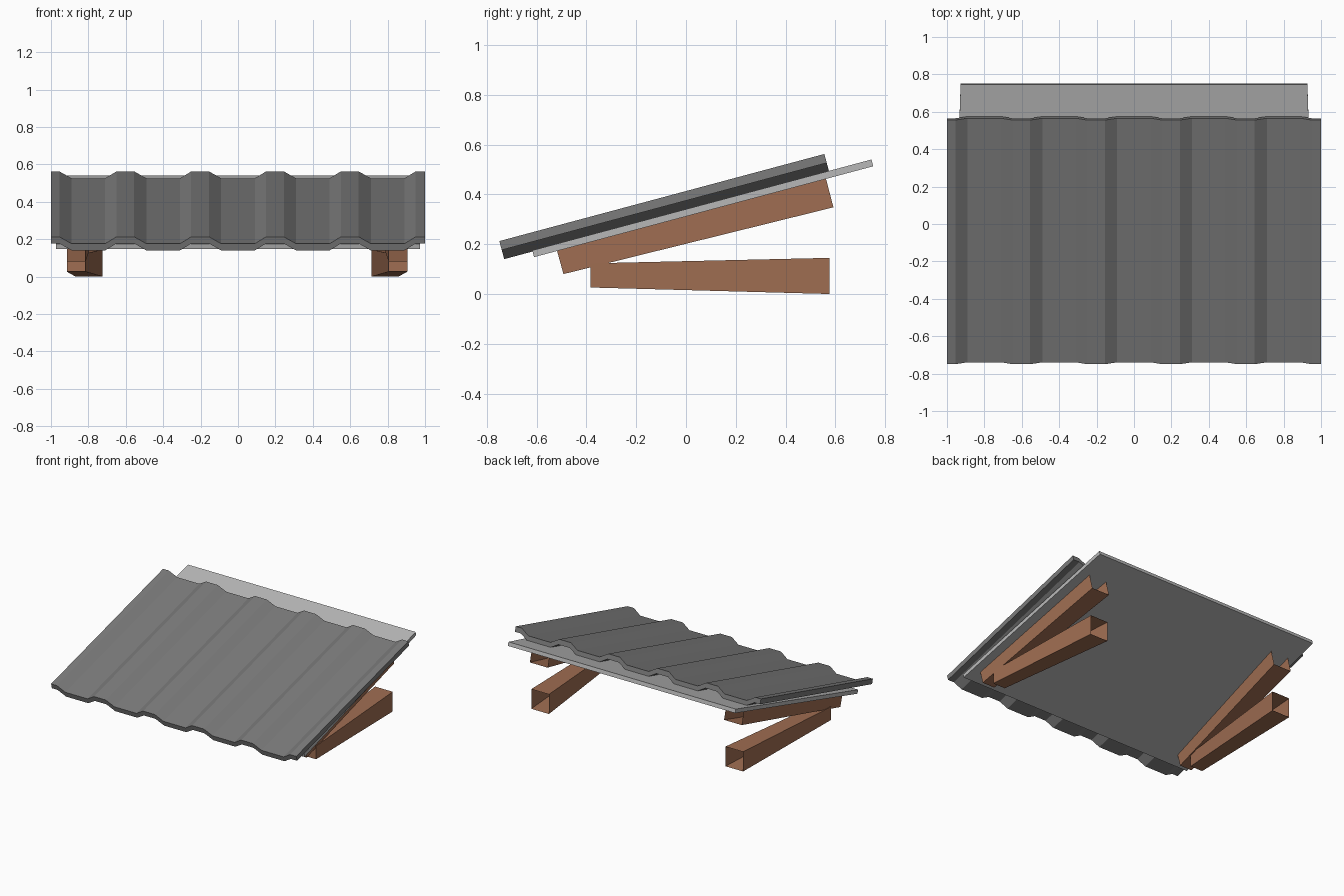
import bpy, math

if "Cube" in bpy.data.objects:
    bpy.data.objects.remove(bpy.data.objects["Cube"])

A = math.radians(15)                       # roof pitch


def material(name, rgb):
    m = bpy.data.materials.new(name)
    m.diffuse_color = (*rgb, 1)
    m.use_nodes = True
    m.node_tree.nodes["Principled BSDF"].inputs["Base Color"].default_value = m.diffuse_color
    return m


SHEET = material("dark grey sheet", (0.2, 0.2, 0.2))
BOARD = material("light grey board", (0.48, 0.48, 0.48))
WOOD = material("brown wood", (0.35, 0.155, 0.085))


def slope(y0, z0, along, up):
    """Point in the pitched frame starting at (y0, z0)."""
    return (y0 + along * math.cos(A) - up * math.sin(A),
            z0 + along * math.sin(A) + up * math.cos(A))


def make(name, verts, faces, mat):
    me = bpy.data.meshes.new(name)
    me.from_pydata(verts, [], faces)
    me.materials.append(mat)
    me.update()
    ob = bpy.data.objects.new(name, me)
    bpy.context.collection.objects.link(ob)
    return ob


# Corrugated roof sheet: repeating ridge and valley profile, swept up the pitch
RISE, THICK, LENGTH = 0.038, 0.037, 1.351
profile = [(-1.0, RISE)]
for i in range(5):
    x = -0.955 + 0.4 * i
    profile += [(x, RISE), (x + 0.065, 0), (x + 0.245, 0), (x + 0.305, RISE)]
profile.append((1.0, RISE))
n = len(profile)
verts = []
for along in (0, LENGTH):
    for lift in (0, THICK):
        verts += [(x, *slope(-0.73, 0.14, along, h + lift)) for x, h in profile]
faces = []
for i in range(n - 1):
    j = i + 1
    faces += [(i, 2 * n + i, 2 * n + j, j),                 # underside
              (n + i, n + j, 3 * n + j, 3 * n + i),         # top
              (i, j, n + j, n + i),                         # front edge
              (2 * n + i, 3 * n + i, 3 * n + j, 2 * n + j)]  # back edge
e = n - 1
faces += [(0, n, 3 * n, 2 * n), (e, 2 * n + e, 3 * n + e, n + e)]
make("roof_sheet", verts, faces, SHEET)


# Boxes lofted between a front and a back end; corners run
# bottom left, bottom right, top right, top left
LOFT = {"bottom": (0, 4, 5, 1), "right": (1, 5, 6, 2), "top": (2, 6, 7, 3),
        "left": (3, 7, 4, 0), "front": (0, 1, 2, 3), "back": (4, 7, 6, 5)}


def loft(name, front, back, mat, skip=(), mirrored=False):
    """Each end is (x_left, x_right, bottom_yz, top_yz)."""
    verts = []
    for xl, xr, lo, hi in (front, back):
        verts += [(xl, *lo), (xr, *lo), (xr, *hi), (xl, *hi)]
    faces = [f for k, f in LOFT.items() if k not in skip]
    if mirrored:
        verts = [(-x, y, z) for x, y, z in verts]
        faces = [f[::-1] for f in faces]
    verts = [(x - 0.005, y, z) if mat is WOOD else (x, y, z) for x, y, z in verts]
    return make(name, verts, faces, mat)


# Tapered backing board
def bp(along, up):
    return slope(-0.61, 0.148, along, up)


loft("backing_board",
     (-0.972, 0.972, bp(0, 0), bp(0, 0.028)),
     (-0.927, 0.927, bp(1.41, 0), bp(1.41, 0.028)), BOARD)

# Splayed hollow rafters and braces, open at the back
for side, mir in (("right", False), ("left", True)):
    loft("rafter_" + side,
         (0.81, 0.91, (-0.492, 0.08), (-0.518, 0.174)),
         (0.72, 0.864, (0.592, 0.348), (0.562, 0.463)),
         WOOD, skip=("top", "back"), mirrored=mir)
    loft("brace_" + side,
         (0.81, 0.91, (-0.383, 0.026), (-0.383, 0.123)),
         (0.72, 0.864, (0.576, 0.0), (0.576, 0.145)),
         WOOD, skip=("back",), mirrored=mir)
